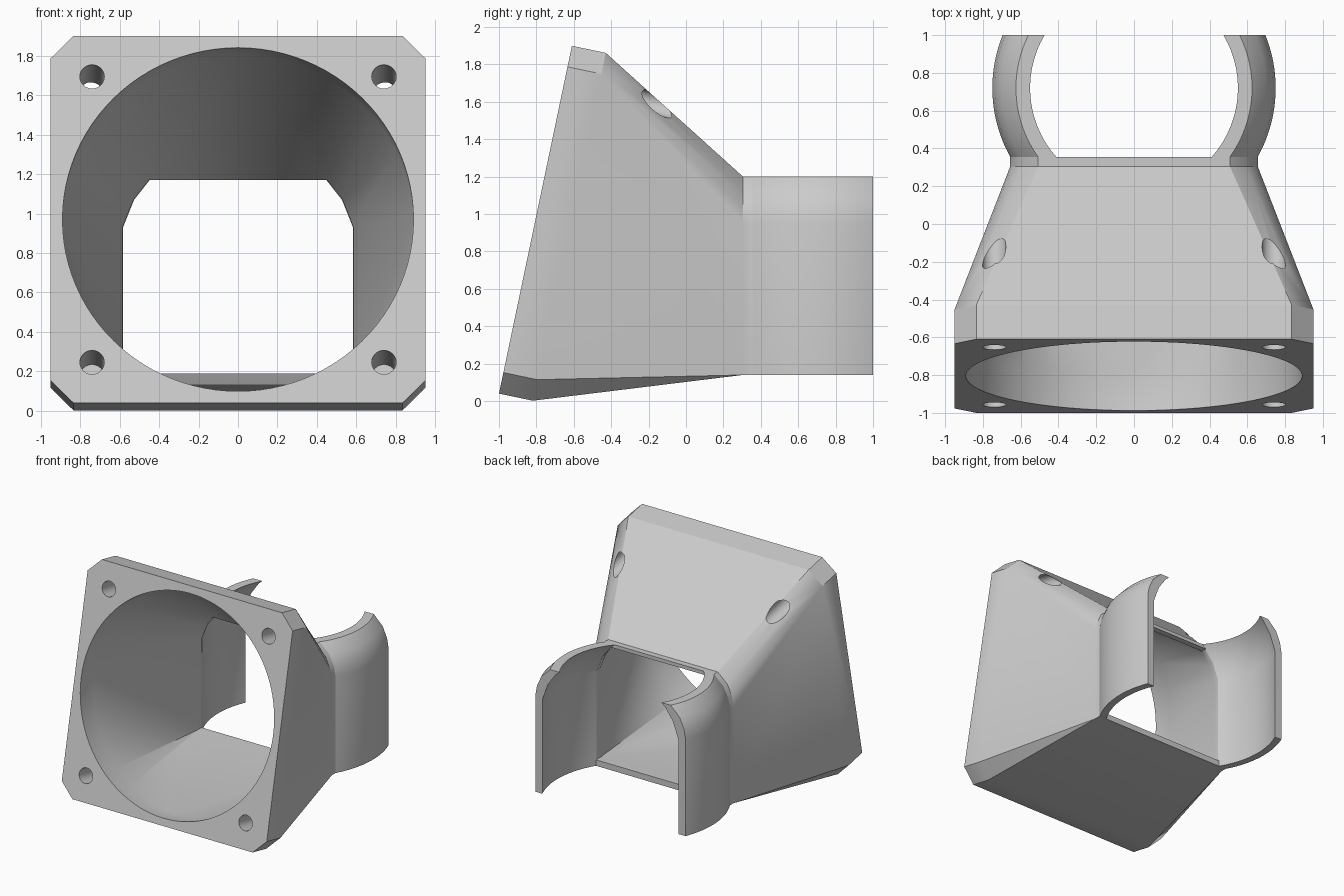
import bpy, bmesh, math
from mathutils import Vector, Matrix

old = bpy.data.objects.get("Cube")
if old:
    bpy.data.objects.remove(old, do_unlink=True)

grey = bpy.data.materials.new("light_grey_plastic")
grey.use_nodes = True
grey.diffuse_color = (0.6, 0.6, 0.6, 1)
grey.node_tree.nodes["Principled BSDF"].inputs["Base Color"].default_value = (0.6, 0.6, 0.6, 1)

TILT = math.atan2(0.39, 1.86)          # lean of the fan plate
FACE = Vector((0, -0.805, 0.97))       # centre of the plate front
ROT = Matrix.Rotation(-TILT, 3, 'X')
NECK, LIP = 0.305, 0.355               # start and end of the rear neck
RING_Y, END_Y = 0.72, 1.0              # clip centre and open end


def make(name, bm):
    bmesh.ops.recalc_face_normals(bm, faces=bm.faces)
    me = bpy.data.meshes.new(name)
    bm.to_mesh(me)
    bm.free()
    me.materials.append(grey)
    ob = bpy.data.objects.new(name, me)
    bpy.context.collection.objects.link(ob)
    return ob


def hull(name, points):
    bm = bmesh.new()
    for p in points:
        bm.verts.new(p)
    res = bmesh.ops.convex_hull(bm, input=bm.verts)
    junk = {v for v in res["geom_interior"] if isinstance(v, bmesh.types.BMVert)}
    bmesh.ops.delete(bm, geom=list(junk), context='VERTS')
    bmesh.ops.dissolve_limit(bm, angle_limit=0.002, verts=bm.verts, edges=bm.edges)
    return make(name, bm)


def on_plate(outline, depth):
    """Put a flat outline on the tilted plate at a depth behind its front."""
    return [FACE + ROT @ Vector((x, depth, z)) for x, z in outline]


def circle(r, n, cx=0, cz=0):
    return [(cx + r * math.cos(math.tau * i / n), cz + r * math.sin(math.tau * i / n))
            for i in range(n)]


def across(section, y):
    """Mirror a half section and set it upright at y."""
    return [Vector((s * x, y, z)) for x, z in section for s in (1, -1)]


def apply_boolean(ob, other, operation):
    mod = ob.modifiers.new(operation.title(), 'BOOLEAN')
    mod.operation, mod.solver, mod.object = operation, 'EXACT', other
    bpy.context.view_layer.update()
    with bpy.context.temp_override(object=ob, active_object=ob):
        bpy.ops.object.modifier_apply(modifier=mod.name)
    bpy.data.objects.remove(other, do_unlink=True)


# Clip wall as radius and height, shared by the neck and both arms
outer = [(0.75, 0.14), (0.75, 0.95), (0.737, 1.03), (0.70, 1.12), (0.625, 1.2)]
inner = [(0.69, 0.14), (0.69, 0.93), (0.643, 1.07), (0.58, 1.17), (0.55, 1.2)]


def neck_section(profile):
    return [(math.sqrt(r * r - (RING_Y - LIP) ** 2), z) for r, z in profile]


neck_out = neck_section(outer)
neck_in = [(x, max(z, 0.19)) for x, z in neck_section(inner[:-1])]

# Duct body: chamfered plate narrowing to the neck
h, c = 0.95, 0.115
plate = [(sx * a, sz * b) for a, b in ((h, h - c), (h - c, h))
         for sx in (1, -1) for sz in (1, -1)]
duct = hull("duct", on_plate(plate, 0) + on_plate(plate, 0.185) + across(neck_out, NECK))
neck = hull("neck", across(neck_out, NECK - 0.02) + across(neck_out, LIP))
apply_boolean(duct, neck, 'UNION')

# Hollow the duct from the round inlet to the neck opening
disc = circle(0.89, 96)
cavity = hull("cavity", on_plate(disc, -0.05) + on_plate(disc, 0.185) + across(neck_in, NECK))
apply_boolean(duct, cavity, 'DIFFERENCE')
opening = hull("opening", across(neck_in, NECK - 0.03) + across(neck_in, LIP + 0.1))
apply_boolean(duct, opening, 'DIFFERENCE')

# Screw holes: the upper pair breaks out through the sloping corners
for side in (1, -1):
    for height, depth in ((0.74, 0.75), (-0.74, 0.35)):
        ring = circle(0.062, 24, side * 0.74, height)
        hole = hull("hole", on_plate(ring, -0.05) + on_plate(ring, depth))
        apply_boolean(duct, hole, 'DIFFERENCE')


# Curved clip arms, cut flat at both ends
def arm(name, side, steps=28):
    profile = outer + inner[::-1]
    bm = bmesh.new()
    rows = []
    for i in range(steps + 1):
        row = []
        for r, z in profile:
            a0 = math.asin((LIP - 0.004 - RING_Y) / r)
            a1 = math.asin((END_Y - RING_Y) / r)
            a = a0 + (a1 - a0) * i / steps
            row.append(bm.verts.new((side * r * math.cos(a), RING_Y + r * math.sin(a), z)))
        rows.append(row)
    n = len(profile)
    for a, b in zip(rows, rows[1:]):
        for j in range(n):
            k = (j + 1) % n
            bm.faces.new((a[j], a[k], b[k], b[j]))
    bm.faces.new(rows[0])
    bm.faces.new(rows[-1])
    return make(name, bm)


parts = [duct, arm("left_clip_arm", 1), arm("right_clip_arm", -1)]

# Smooth curves, crisp edges
bpy.context.view_layer.update()
bpy.ops.object.select_all(action='DESELECT')
for ob in parts:
    ob.select_set(True)
bpy.context.view_layer.objects.active = duct
bpy.ops.object.shade_smooth_by_angle(angle=math.radians(28))
